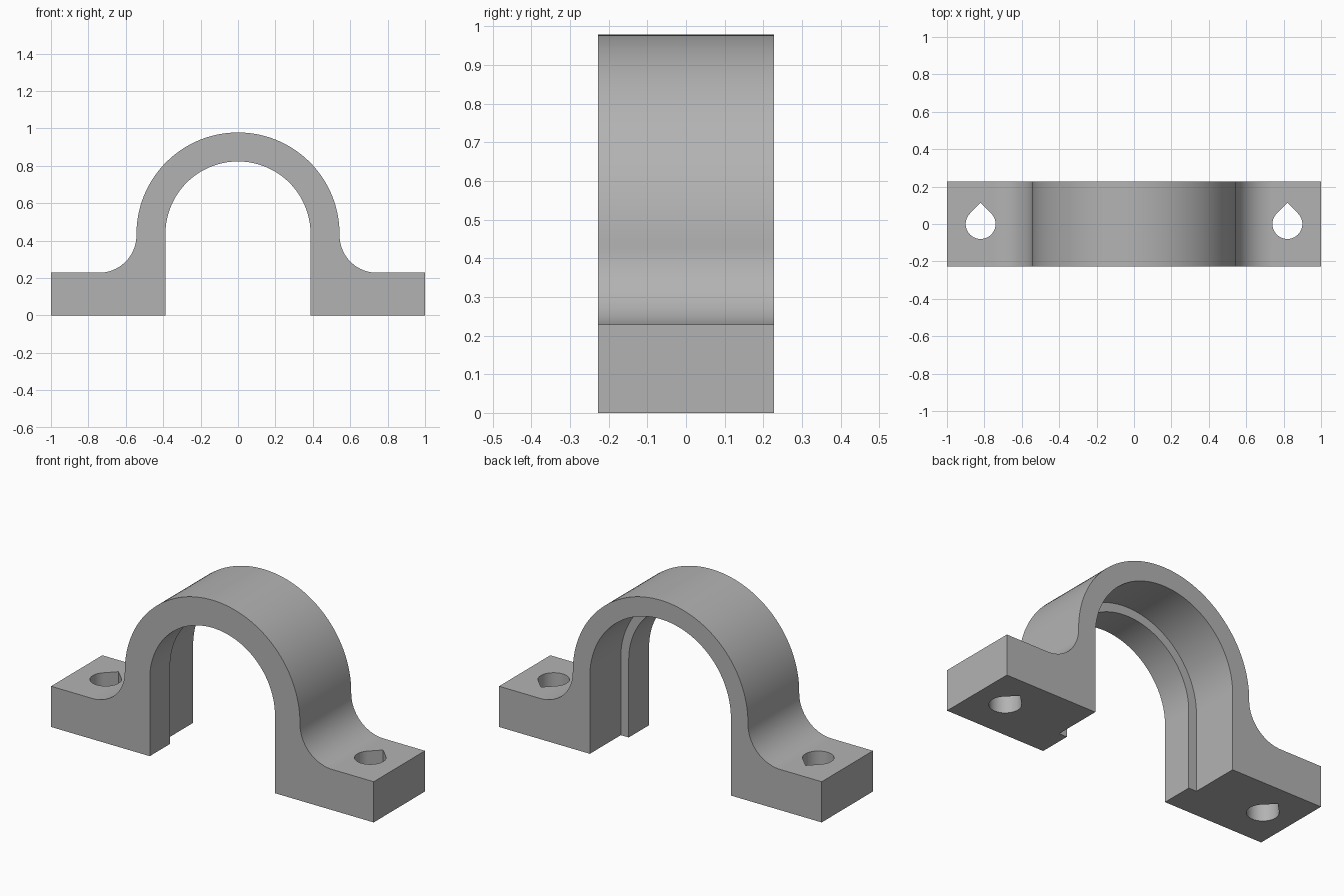
import bpy, bmesh, math
from math import pi, sin, cos

cube = bpy.data.objects.get("Cube")
if cube:
    bpy.data.objects.remove(cube, do_unlink=True)

HALF_DEPTH = 0.227
FOOT_H = 0.228
AXIS_Z = 0.435       # height of the arch centre
OUTER_R = 0.543
LIP_R = 0.388        # narrow bore at the front
BORE_R = 0.437       # wider bore behind the lip
LIP_BACK = -0.047
FILLET_R = 0.2
HOLE_X, HOLE_R = 0.82, 0.08

grey = bpy.data.materials.new("grey")
grey.use_nodes = True
colour = (0.45, 0.45, 0.45, 1)
grey.diffuse_color = colour
grey.node_tree.nodes["Principled BSDF"].inputs["Base Color"].default_value = colour


def arc(cx, cy, r, start, end, steps):
    """Points on a circular arc, angles in radians."""
    angles = [start + (end - start) * i / steps for i in range(steps + 1)]
    return [(cx + r * cos(a), cy + r * sin(a)) for a in angles]


def prism(name, points, move):
    """Solid from a closed profile; move = (place a point, extrusion vector)."""
    place, vector = move
    bm = bmesh.new()
    face = bm.faces.new([bm.verts.new(place(u, v)) for u, v in points])
    new = bmesh.ops.extrude_face_region(bm, geom=[face])["geom"]
    bmesh.ops.translate(bm, vec=vector,
                        verts=[g for g in new if isinstance(g, bmesh.types.BMVert)])
    bmesh.ops.recalc_face_normals(bm, faces=bm.faces)
    mesh = bpy.data.meshes.new(name)
    bm.to_mesh(mesh)
    bm.free()
    mesh.materials.append(grey)
    obj = bpy.data.objects.new(name, mesh)
    bpy.context.collection.objects.link(obj)
    return obj


def along_y(y0, y1):
    return (lambda x, z: (x, y0, z)), (0, y1 - y0, 0)


def along_z(z0, z1):
    return (lambda x, y: (x, y, z0)), (0, 0, z1 - z0)


# Clamp profile: feet, fillets, outer arch and the narrow bore
right_fillet = arc(OUTER_R + FILLET_R, FOOT_H + FILLET_R, FILLET_R, 1.5 * pi, pi, 20)
left_fillet = [(-x, z) for x, z in reversed(right_fillet)]
profile = ([(LIP_R, 0), (1, 0), (1, FOOT_H)] + right_fillet
           + arc(0, AXIS_Z, OUTER_R, 0, pi, 64)
           + left_fillet + [(-1, FOOT_H), (-1, 0), (-LIP_R, 0)]
           + arc(0, AXIS_Z, LIP_R, pi, 0, 64))
clamp = prism("pipe_clamp", profile, along_y(-HALF_DEPTH, HALF_DEPTH))

# Wider bore behind the front lip
bore = [(-BORE_R, -0.1), (BORE_R, -0.1)] + arc(0, AXIS_Z, BORE_R, 0, pi, 64)
cutters = [prism("bore_cutter", bore, along_y(LIP_BACK, HALF_DEPTH + 0.1))]

# Teardrop screw holes, pointing to the back
for side, x in (("left", HOLE_X), ("right", -HOLE_X)):
    drop = arc(x, 0, HOLE_R, 0.75 * pi, 2.25 * pi, 36) + [(x, HOLE_R * math.sqrt(2))]
    cutters.append(prism(side + "_hole_cutter", drop, along_z(-0.1, FOOT_H + 0.1)))

bpy.ops.object.select_all(action="DESELECT")
bpy.context.view_layer.objects.active = clamp
clamp.select_set(True)
for cutter in cutters:
    cutter.hide_render = True
    mod = clamp.modifiers.new(cutter.name, "BOOLEAN")
    mod.operation = "DIFFERENCE"
    mod.solver = "EXACT"
    mod.object = cutter
    bpy.ops.object.modifier_apply(modifier=mod.name)
    bpy.data.objects.remove(cutter, do_unlink=True)

# Smooth the curved walls, keep the edges crisp
bpy.ops.object.shade_smooth_by_angle(angle=math.radians(30))
weighted = clamp.modifiers.new("weighted_normals", "WEIGHTED_NORMAL")
weighted.keep_sharp = True
